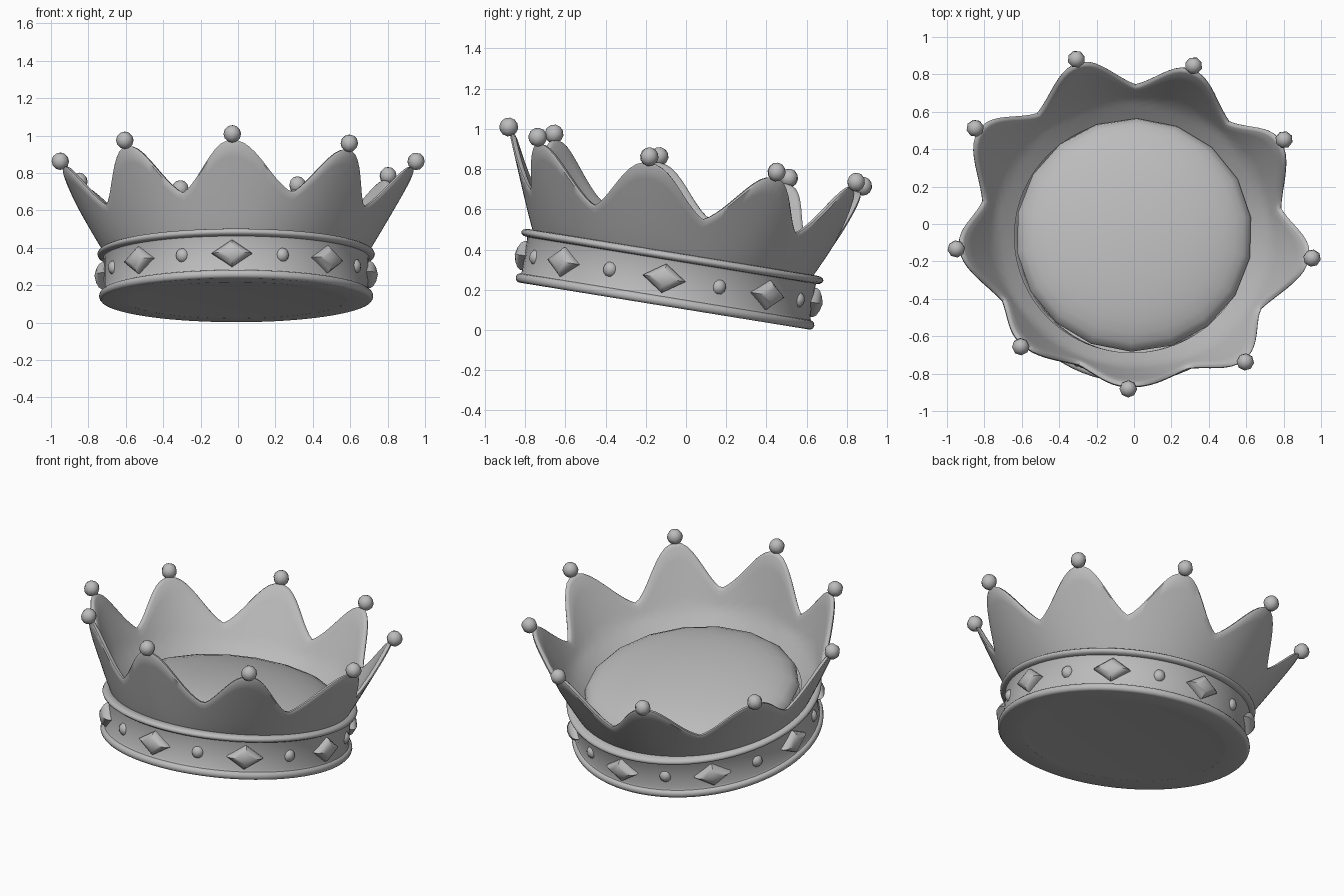
import bpy, bmesh, math
from mathutils import Matrix, Vector

if "Cube" in bpy.data.objects:
    bpy.data.objects.remove(bpy.data.objects["Cube"])

metal = bpy.data.materials.new("grey metal")
metal.diffuse_color = (0.5, 0.5, 0.5, 1)
metal.use_nodes = True
metal.node_tree.nodes["Principled BSDF"].inputs["Base Color"].default_value = metal.diffuse_color

# The whole crown leans back a little
TILT = Matrix.Translation((-0.01, -0.107, 0.125)) @ Matrix.Rotation(math.radians(-9.2), 4, 'X')
PRONGS, GEMS = 9, 8
START = math.radians(-91.3)
STEP = 2 * math.pi / PRONGS
OVAL = 1.026  # the band is slightly longer front to back
# Ball radius from the axis and height, prong by prong (slightly irregular)
BALL_R = [0.906, 0.968, 0.981, 0.926, 0.905, 0.93, 0.982, 0.951, 0.902]
BALL_Z = [0.749, 0.722, 0.715, 0.741, 0.755, 0.74, 0.721, 0.724, 0.751]
# Valley after each prong: position between the two tips, height
VALLEY = [(0.58, 0.457), (0.49, 0.43), (0.5, 0.45), (0.5, 0.455), (0.5, 0.462),
          (0.5, 0.462), (0.5, 0.455), (0.5, 0.45), (0.5, 0.458)]


def polar(r, a, z, oval=1.0):
    return Vector((r * math.cos(a), r * math.sin(a) * oval, z))


def finish(name, bm, angle=40):
    bmesh.ops.recalc_face_normals(bm, faces=bm.faces)
    bm.transform(TILT)
    mesh = bpy.data.meshes.new(name)
    bm.to_mesh(mesh)
    bm.free()
    mesh.materials.append(metal)
    ob = bpy.data.objects.new(name, mesh)
    bpy.context.collection.objects.link(ob)
    bpy.ops.object.select_all(action='DESELECT')
    ob.select_set(True)
    bpy.context.view_layer.objects.active = ob
    bpy.ops.object.shade_smooth_by_angle(angle=math.radians(angle))
    return ob


def skin(name, column, n, closed=True, angle=40):
    """Sweep column(angle) -> list of points around the axis."""
    bm = bmesh.new()
    cols = [[bm.verts.new(p) for p in column(START + 2 * math.pi * i / n)] for i in range(n)]
    m = len(cols[0])
    for i in range(n):
        a, b = cols[i], cols[(i + 1) % n]
        for j in range(m if closed else m - 1):
            k = (j + 1) % m
            bm.faces.new((a[j], b[j], b[k], a[k]))
    bmesh.ops.remove_doubles(bm, verts=bm.verts, dist=1e-5)
    return finish(name, bm, angle)


def lathe(name, profile, n, closed=True, oval=1.0, angle=40, shift=(0, 0, 0)):
    return skin(name, lambda a: [polar(r, a, z, oval) + Vector(shift) for r, z in profile],
                n, closed, angle)


# Base band with a soft rim at the bottom and a rolled ring at the top
def roll(r, z, half, out):
    return [(r + out * math.cos(t), z + half * math.sin(t))
            for t in [math.radians(d) for d in range(-90, 91, 30)]]


band = [(0.59, -0.006)] + roll(0.713, 0.017, 0.023, 0.02) + [(0.708, 0.052), (0.708, 0.216)]
band += roll(0.711, 0.244, 0.02, 0.031) + [(0.67, 0.265), (0.61, 0.22), (0.59, 0.1)]
lathe("base_band", band, 72, oval=OVAL, angle=50)

# Underside plate and domed inner cap
lathe("underside", [(0.0, 0.006), (0.45, 0.002), (0.595, -0.006)], 48, False, OVAL)
dome = [(0.632 * math.sin(math.radians(d)), 0.275 + 0.155 * math.cos(math.radians(d)))
        for d in range(0, 91, 10)]
lathe("inner_cap", dome, 18, False, shift=(0.01, 0.004, 0))

# Flared wall cut into rounded prongs
SHAPE = [1, 0.985, 0.93, 0.83, 0.7, 0.555, 0.41, 0.275, 0.16, 0.065, 0]


def wall_column(a):
    t = ((a - START) / STEP + 1e-6) % PRONGS
    i, f = int(t) % PRONGS, t - int(t)
    j = (i + 1) % PRONGS
    w = f * f * (3 - 2 * f)
    tip_r = BALL_R[i] * (1 - w) + BALL_R[j] * w - 0.01
    tip_z = BALL_Z[i] * (1 - w) + BALL_Z[j] * w - 0.03
    mid, low = VALLEY[i]
    u = 10 * min(f / mid, (1 - f) / (1 - mid))
    k = min(int(u), 9)
    h = SHAPE[k] + (SHAPE[k + 1] - SHAPE[k]) * (u - k)
    top = low + (tip_z - low) * h

    def radius(z):
        return 0.701 + (tip_r - 0.701) * ((z - 0.25) / (tip_z - 0.25)) ** 0.95

    zs = [0.25 + (top - 0.012 - 0.25) * (s / 8) ** 1.3 for s in range(9)]
    outer = [polar(radius(z), a, z) for z in zs]
    inner = [polar(radius(z) - 0.03 - 0.042 * max(0, 1 - (z - 0.25) / 0.11), a, z) for z in zs]
    rim = [polar(radius(top) - 0.008, a, top), polar(radius(top) - 0.024, a, top)]
    return outer + rim + inner[::-1]


skin("prong_wall", wall_column, PRONGS * 20, angle=50)

# Balls on the prong tips
bm = bmesh.new()
for i in range(PRONGS):
    m = Matrix.Translation(polar(BALL_R[i], START + i * STEP, BALL_Z[i]))
    m = m @ Matrix.Rotation(START + i * STEP, 4, 'Z')
    bmesh.ops.create_uvsphere(bm, u_segments=8, v_segments=6, radius=0.047, matrix=m)
finish("tip_balls", bm, 50)


# Eight diamond gems around the band with round studs between them
def gem_matrix(a, r, z, scale):
    return (Matrix.Translation(polar(r, a, z, OVAL)) @ Matrix.Rotation(a, 4, 'Z')
            @ Matrix.Diagonal((*scale, 1)))


diamonds, studs = bmesh.new(), bmesh.new()
CORNERS = [(1, 0), (0, 1), (-1, 0), (0, -1)]
for i in range(GEMS):
    a = math.radians(-91.8 + i * 360 / GEMS)
    m = gem_matrix(a, 0.685, 0.13, (1, 0.108, 0.073))
    # back, girdle and shallow pointed face of the diamond
    rings = [[diamonds.verts.new(m @ Vector((d, y * s, z * s))) for y, z in CORNERS]
             for d, s in ((0.0, 1.0), (0.034, 1.0), (0.05, 0.85), (0.064, 0.5))]
    apex = diamonds.verts.new(m @ Vector((0.073, 0, 0)))
    for j in range(4):
        k = (j + 1) % 4
        for lo, hi in zip(rings, rings[1:]):
            diamonds.faces.new((lo[j], lo[k], hi[k], hi[j]))
        diamonds.faces.new((rings[-1][j], rings[-1][k], apex))
    diamonds.faces.new(rings[0][::-1])
    m = gem_matrix(a + math.pi / GEMS, 0.696, 0.131, (0.036, 0.039, 0.039))
    bmesh.ops.create_uvsphere(studs, u_segments=8, v_segments=6, radius=1, matrix=m)
finish("diamond_gems", diamonds, 35)
finish("round_studs", studs, 50)
